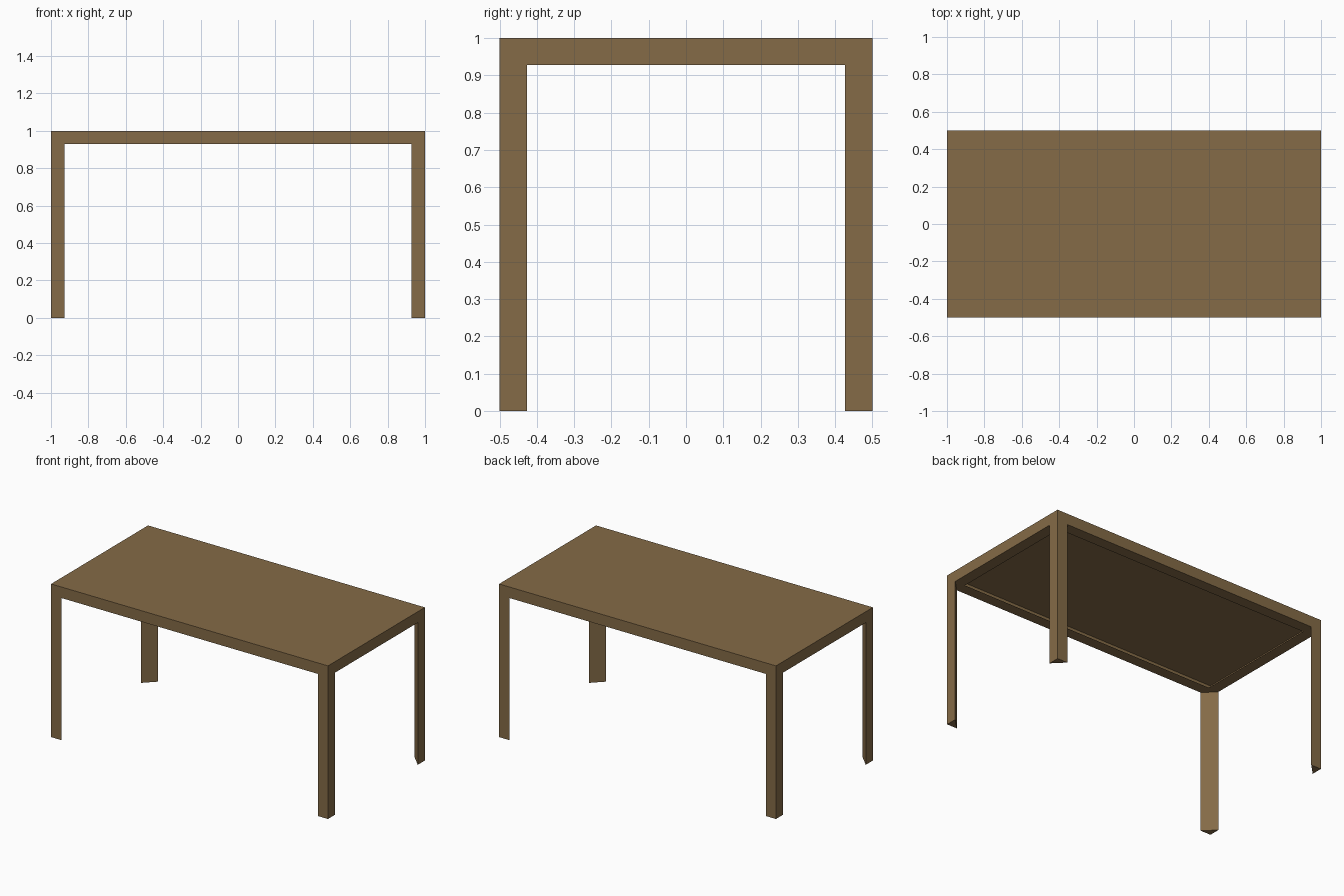
import bpy, bmesh

if "Cube" in bpy.data.objects:
    bpy.data.objects.remove(bpy.data.objects["Cube"])

LX, LY, H = 1.0, 0.5, 1.0      # half length, half depth, height
W = 0.0735                     # leg and rim width
UNDER = 0.928                  # underside of the frame

wood = bpy.data.materials.new("brown wood")
wood.diffuse_color = (0.232, 0.146, 0.063, 1.0)
wood.use_nodes = True
wood.node_tree.nodes["Principled BSDF"].inputs["Base Color"].default_value = wood.diffuse_color


def finish(name, bm):
    mesh = bpy.data.meshes.new(name)
    bm.to_mesh(mesh)
    bm.free()
    mesh.materials.append(wood)
    obj = bpy.data.objects.new(name, mesh)
    bpy.context.collection.objects.link(obj)
    return obj


# Tabletop: hollow shell, open underneath inside a flat rim
bm = bmesh.new()
bmesh.ops.create_cube(bm, size=1.0)
for v in bm.verts:
    v.co.x *= 2 * LX
    v.co.y *= 2 * LY
    v.co.z = H if v.co.z > 0 else UNDER
bmesh.ops.recalc_face_normals(bm, faces=bm.faces[:])
bm.normal_update()
bottom = min(bm.faces, key=lambda f: f.calc_center_median().z)
bmesh.ops.inset_region(bm, faces=[bottom], thickness=W, use_even_offset=True)
bmesh.ops.delete(bm, geom=[bottom], context='FACES_ONLY')
finish("tabletop", bm)

# Legs: triangular prisms with the right angle on the outer corner
for sx, side in ((-1, "left"), (1, "right")):
    for sy, end in ((-1, "front"), (1, "back")):
        bm = bmesh.new()
        foot = [(sx * LX, sy * LY), (sx * (LX - W), sy * LY), (sx * LX, sy * (LY - W))]
        low = [bm.verts.new((x, y, 0)) for x, y in foot]
        high = [bm.verts.new((x, y, UNDER)) for x, y in foot]
        bm.faces.new(low)
        for i in range(3):
            j = (i + 1) % 3
            bm.faces.new((low[i], low[j], high[j], high[i]))
        bmesh.ops.recalc_face_normals(bm, faces=bm.faces[:])
        finish(f"{end}_{side}_leg", bm)
